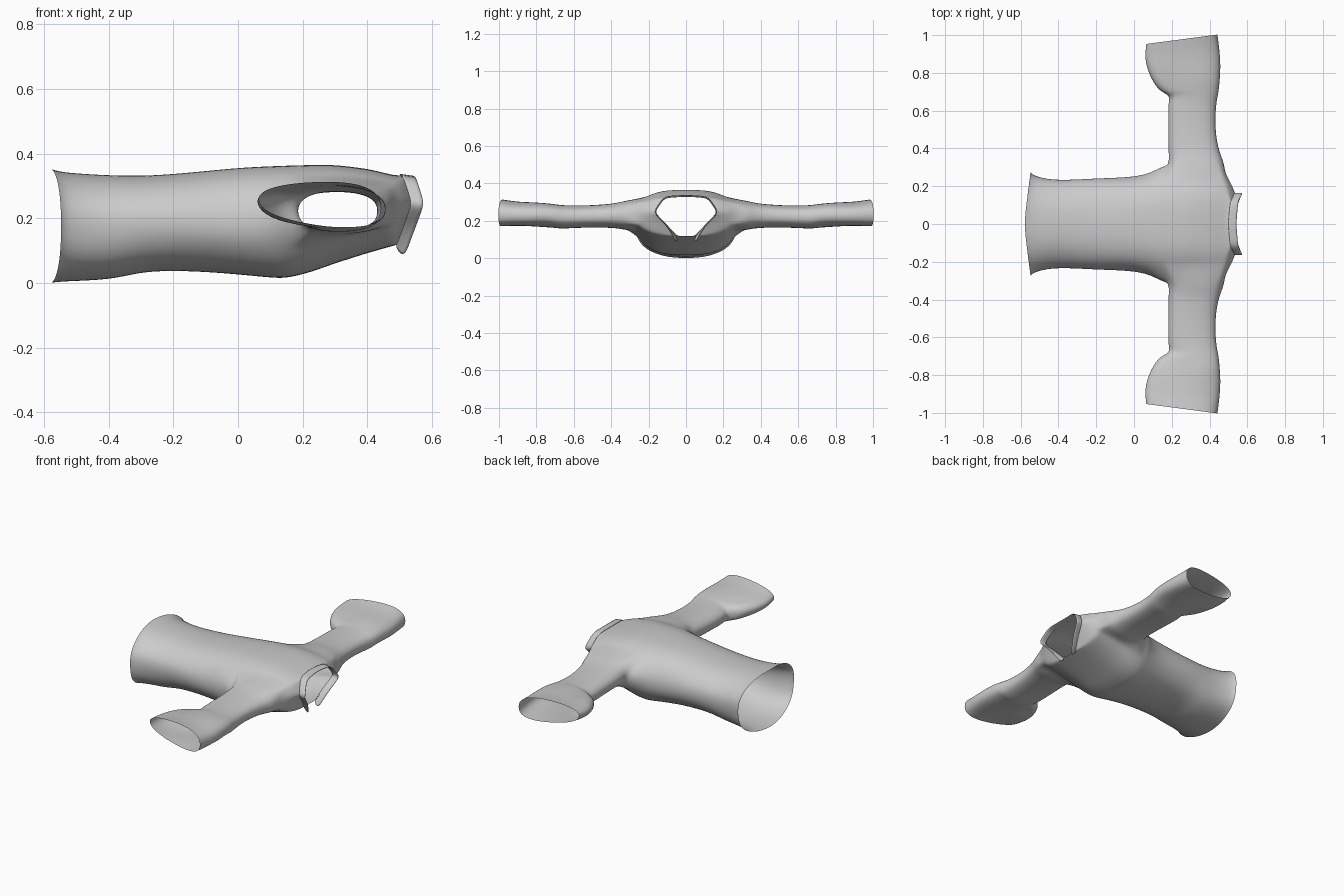
import bpy, bmesh
from math import sin, cos, pi, atan2, copysign, exp

if "Cube" in bpy.data.objects:
    bpy.data.objects.remove(bpy.data.objects["Cube"])


def lerp_table(table, u):
    """Piecewise linear lookup: first column is the key."""
    for a, b in zip(table, table[1:]):
        if u <= b[0]:
            f = max(0, (u - a[0]) / (b[0] - a[0]))
            return [p + (q - p) * f for p, q in zip(a[1:], b[1:])]
    return list(table[-1][1:])


def power(v, p):
    return copysign(abs(v) ** p, v)


def finish(name, bm, thickness=0):
    """Mirror the half mesh across y and smooth it."""
    bmesh.ops.recalc_face_normals(bm, faces=bm.faces[:])
    mesh = bpy.data.meshes.new(name)
    bm.to_mesh(mesh)
    bm.free()
    for p in mesh.polygons:
        p.use_smooth = True
    ob = bpy.data.objects.new(name, mesh)
    bpy.context.collection.objects.link(ob)
    mir = ob.modifiers.new("mirror", 'MIRROR')
    mir.use_axis = (False, True, False)
    mir.merge_threshold = 0.0005
    sub = ob.modifiers.new("smooth", 'SUBSURF')
    sub.levels = sub.render_levels = 2
    if thickness:
        sol = ob.modifiers.new("thickness", 'SOLIDIFY')
        sol.thickness = thickness
        sol.offset = 0
    return ob


# body sections: x, half width, lowest z, highest z, extra width at armpit height
BODY = [(-.58, .275, .0, .353, 0), (-.545, .258, .004, .343, 0), (-.46, .238, .007, .337, 0),
        (-.38, .233, .013, .333, 0), (-.3, .235, .033, .332, 0), (-.2, .240, .038, .337, 0),
        (-.1, .243, .034, .347, 0), (0, .248, .026, .357, 0), (.08, .258, .018, .361, .010),
        (.13, .268, .013, .363, .035), (.19, .272, .022, .365, .050), (.25, .272, .042, .366, .03),
        (.3, .272, .060, .366, .01), (.4, .272, .092, .354, .01), (.482, .265, .115, .334, .01)]
XS = [-.58, -.545, -.46, -.38, -.3, -.22, -.14, -.06, .02, .09, .135, .17, .21, .25, .29,
      .33, .37, .41, .447, .482]
# neck opening: t (0 front centre, 1 back centre), x, y, z
NECK = [(0, .488, 0, .118), (.125, .492, .045, .118), (.5, .535, .158, .235),
        (.57, .538, .160, .255), (.81, .515, .112, .326), (1, .505, 0, .334)]
# sleeve sections: y, x min, x max, z min, z max
SLEEVE = [(.325, .182, .478, .148, .308), (.37, .180, .456, .161, .294),
          (.45, .180, .437, .163, .286), (.55, .178, .430, .163, .281),
          (.64, .178, .437, .158, .282), (.68, .190, .445, .158, .285),
          (.705, .135, .450, .160, .290), (.76, .098, .456, .160, .297),
          (.84, .066, .461, .158, .300), (.92, .052, .455, .156, .303),
          (1.003, .060, .444, .148, .318)]
M = 16
bm = bmesh.new()

# body half tube, from hem to neck
rows = []
for i, x in enumerate(XS):
    w, lo, hi, armpit = lerp_table(BODY, x)
    box = .85 - .17 * min(1, max(0, (x + .1) / .25))   # chest is squarer than the hem
    row = []
    for j in range(M + 1):
        t = j / M
        s = sin(pi * t) if 0 < j < M else 0
        fold = 1 + .012 * sin(17 * t + 5 * x) * s
        y = w * s ** box * fold + armpit * exp(-((t - .56) / .13) ** 2) * s
        z = (lo + hi) / 2 - (hi - lo) / 2 * power(cos(pi * t), .88)
        dx = (.033 if i == 0 else .015 if i == 1 else 0) * s
        row.append(bm.verts.new((x + dx, y, z)))
    rows.append(row)

# shoulders closing in to the neck opening
last = rows[-1]
for f, bulge in ((.45, .006), (1, 0)):
    row = []
    for j in range(M + 1):
        n = lerp_table(NECK, j / M)
        a = last[j].co
        s = sin(pi * j / M)
        row.append(bm.verts.new((a.x + (n[0] - a.x) * f + bulge * s,
                                 a.y + (n[1] - a.y) * f,
                                 a.z + (n[2] - a.z) * f)))
    rows.append(row)

I0, I1, J0, J1 = XS.index(.17), len(XS) - 1, 6, 12
for i in range(len(rows) - 1):
    for j in range(M):
        if not (I0 <= i < I1 and J0 <= j < J1):
            bm.faces.new((rows[i][j], rows[i + 1][j], rows[i + 1][j + 1], rows[i][j + 1]))

# sleeve lofted out of the armhole
loop = ([rows[i][J0] for i in range(I0, I1)] + [rows[I1][j] for j in range(J0, J1)] +
        [rows[i][J1] for i in range(I1, I0, -1)] + [rows[I0][j] for j in range(J1, J0, -1)])
cx = (XS[I0] + XS[I1]) / 2
hx0 = (XS[I1] - XS[I0]) / 2
K = len(loop)
angles = [atan2((v.co.z - .225) / .085, (v.co.x - cx) / hx0) for v in loop]
prev = loop
for y, x0, x1, z0, z1 in SLEEVE:
    cuff = max(0, (y - .68) / .32)
    ring = []
    for a in angles:
        c, s = power(cos(a), .85), power(sin(a), .85)
        left = (1 - c) / 2
        x = (x0 + x1) / 2 + (x1 - x0) / 2 * c
        z = (z0 + z1) / 2 + (z1 - z0) / 2 * s * (1 - .4 * left * cuff)
        z += .024 * left * cuff + .004 * sin(22 * x + 15 * y) * min(1, cuff * 3) * (1 - cuff)
        # pinched crease where the cuff pouch starts
        z -= .012 * s * exp(-((x - .19) / .04) ** 2 - ((y - .74) / .06) ** 2)
        ring.append(bm.verts.new((x, y - .05 * left * cuff, z)))
    for k in range(K):
        n = (k + 1) % K
        bm.faces.new((prev[k], prev[n], ring[n], ring[k]))
    prev = ring

# soften the armhole seam, leaving the armpit crease
seam = [v for v in bm.verts if .22 < v.co.y < .4 and .2 < v.co.x < .47]
bmesh.ops.smooth_vert(bm, verts=seam, factor=.3, use_axis_x=False, use_axis_y=True, use_axis_z=True)
finish("shirt_body_and_sleeves", bm)

# collar band, open at the front of the neck
bm = bmesh.new()
prev = None
for t in (.125, .2, .3, .42, .5, .57, .7, .81, .9, 1):
    x, y, z = lerp_table(NECK, t)
    drop = max(0, (.3 - t) / .175)
    base = bm.verts.new((x - .006, y * 1.03, z + .003 - .012 * drop))
    rim = bm.verts.new((x + .036 - .014 * drop, y * 1.03, z - .003 - .036 * drop))
    if prev:
        bm.faces.new((prev[0], base, rim, prev[1]))
    prev = (base, rim)
finish("collar_band", bm, thickness=.004)
